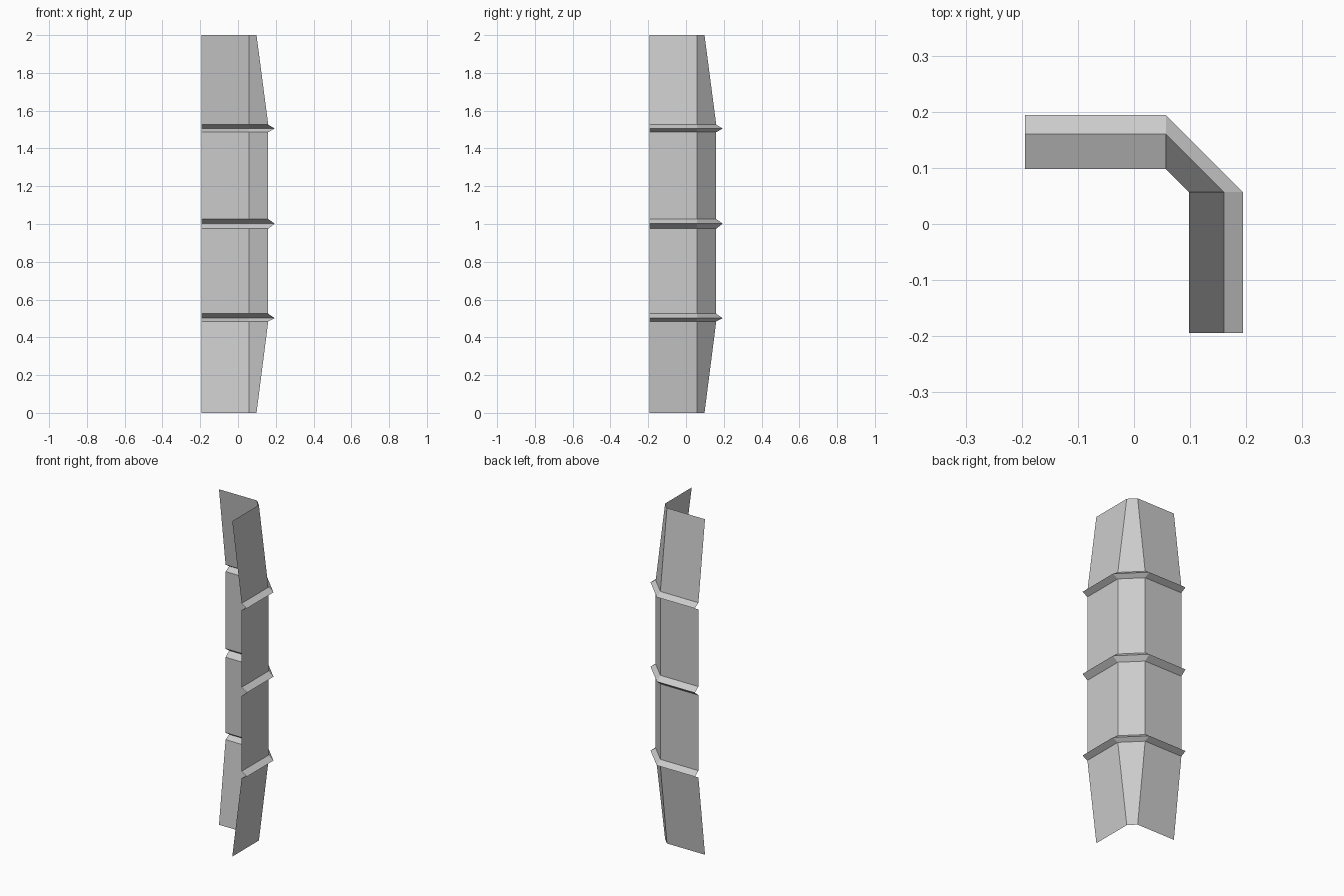
import bpy

cube = bpy.data.objects.get("Cube")
if cube:
    bpy.data.objects.remove(cube, do_unlink=True)

# Single plain grey
grey = bpy.data.materials.new("plain_grey")
grey.use_nodes = True
colour = (0.6, 0.6, 0.6, 1)
grey.diffuse_color = colour
grey.node_tree.nodes["Principled BSDF"].inputs["Base Color"].default_value = colour

EDGE = 0.194      # free ends of the two walls
CORNER = 0.057    # where the chamfered corner begins
WALL, RIDGE, TIP = 0.16, 0.194, 0.098   # distance of the walls from the centre


def section(depth, z):
    """Open corner outline: back wall, chamfer, left wall."""
    return [(-EDGE, depth, z), (CORNER, depth, z),
            (depth, CORNER, z), (depth, -EDGE, z)]


def shell(name, levels):
    """Skin the corner outline through (z, depth) levels as a thin sheet."""
    verts, faces = [], []
    for z, depth in levels:
        verts += section(depth, z)
    for row in range(len(levels) - 1):
        for col in range(3):
            a = row * 4 + col
            faces.append((a, a + 4, a + 5, a + 1))
    mesh = bpy.data.meshes.new(name)
    mesh.from_pydata(verts, [], faces)
    mesh.materials.append(grey)
    obj = bpy.data.objects.new(name, mesh)
    bpy.context.collection.objects.link(obj)


# Folded ridges: bottom, crest and top heights
ridges = {
    "lower_ridge": (0.484, 0.502, 0.525),
    "middle_ridge": (0.975, 1.002, 1.026),
    "upper_ridge": (1.486, 1.505, 1.526),
}
for name, (low, crest, high) in ridges.items():
    shell(name, [(low, WALL), (crest, RIDGE), (high, WALL)])

# Wall panels between the ridges, tapering inward at both ends
low, mid, top = ridges.values()
shell("bottom_panel", [(0, TIP), (low[0], WALL)])
shell("lower_panel", [(low[2], WALL), (mid[0], WALL)])
shell("upper_panel", [(mid[2], WALL), (top[0], WALL)])
shell("top_panel", [(top[2], WALL), (2, TIP)])
